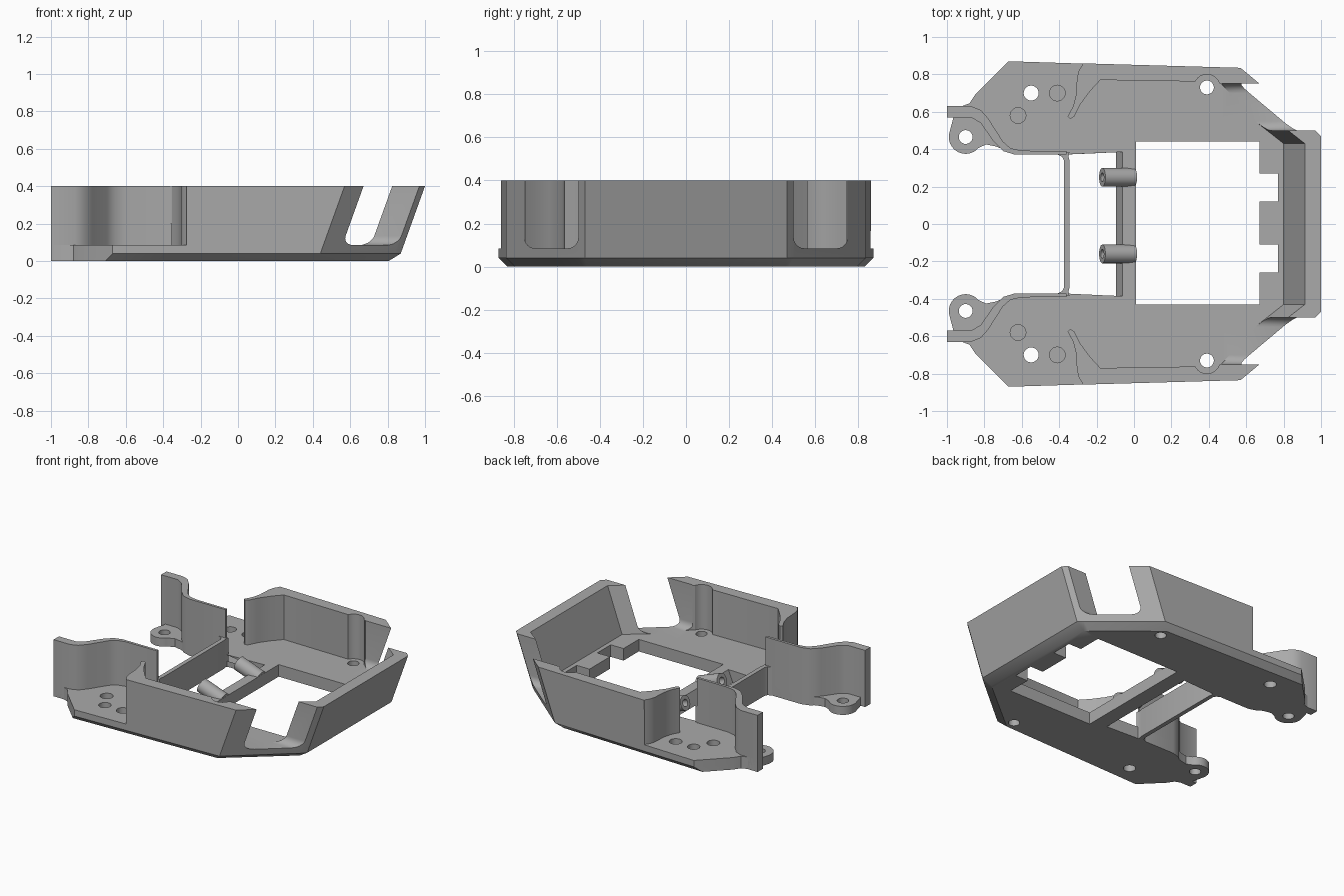
import bpy, bmesh
from math import sin, cos, radians, pi
from mathutils import Matrix, Vector

if "Cube" in bpy.data.objects:
    bpy.data.objects.remove(bpy.data.objects["Cube"])

FLOOR, TOP, LEAN = 0.085, 0.4, 0.36

grey = bpy.data.materials.new("plain grey")
grey.use_nodes = True
grey.diffuse_color = (0.4, 0.4, 0.4, 1)
grey.node_tree.nodes["Principled BSDF"].inputs["Base Color"].default_value = grey.diffuse_color


def finish(name, bm):
    bmesh.ops.recalc_face_normals(bm, faces=bm.faces)
    me = bpy.data.meshes.new(name)
    bm.to_mesh(me)
    bm.free()
    ob = bpy.data.objects.new(name, me)
    bpy.context.collection.objects.link(ob)
    me.materials.append(grey)
    return ob


def loft(name, rings):
    """Closed solid through rings of 3D points."""
    bm = bmesh.new()
    vs = [[bm.verts.new(p) for p in r] for r in rings]
    n = len(vs[0])
    bm.faces.new(vs[0])
    bm.faces.new(vs[-1])
    for a, b in zip(vs, vs[1:]):
        for i in range(n):
            j = (i + 1) % n
            bm.faces.new((a[i], a[j], b[j], b[i]))
    return finish(name, bm)


def prism(name, pts, z0, z1):
    return loft(name, [[(x, y, z) for x, y in pts] for z in (z0, z1)])


def both(half):
    """Complete a half outline with its mirror across y = 0."""
    return half + [(x, -y, *r) for x, y, *r in reversed(half)]


def arc(cx, cy, r, a0, a1, n=12):
    return [(cx + r * cos(radians(a0 + (a1 - a0) * i / n)),
             cy + r * sin(radians(a0 + (a1 - a0) * i / n))) for i in range(n + 1)]


def select(ob):
    bpy.ops.object.select_all(action="DESELECT")
    ob.select_set(True)
    bpy.context.view_layer.objects.active = ob


def cut(ob, cutter):
    mod = ob.modifiers.new("cut", "BOOLEAN")
    mod.operation = "DIFFERENCE"
    mod.solver = "EXACT"
    mod.object = cutter
    select(ob)
    bpy.ops.object.modifier_apply(modifier=mod.name)
    bpy.data.objects.remove(cutter)


def drill(ob, x, y, r, z0=-0.1):
    cut(ob, prism("drill", arc(x, y, r, 0, 345, 23), z0, 0.2))


# Inner outline shared by the floor arms and the arm walls
arm_inner = [(-1, 0.57), (-0.87, 0.57), (-0.82, 0.54), (-0.75, 0.44),
             (-0.70, 0.39), (-0.64, 0.372), (-0.36, 0.372)]

# Outer hull: x, y, lean with height, inward shift at the bottom chamfer
half = [(0.87, 0.47, LEAN, -0.05, -0.01), (0.84, 0.50, LEAN, -0.045, -0.02),
        (0.44, 0.835, LEAN, -0.03, -0.04), (-0.67, 0.87, 0, -0.04, -0.04)]
half += [(x, y, 0, 0, 0) for x, y in
         [(-0.85, 0.69), (-0.88, 0.645), (-0.92, 0.63), (-1, 0.63)] + arm_inner]
half += [(-0.08, 0.385, 0.41, 0, 0)]


def hull_ring(z):
    ring = []
    for x, y, lean, bx, by in half:
        low = z < 0.01
        ring.append((x + lean * (z - 0.04) + bx * low, y + by * low))
    return [(x, y, z) for x, y in both(ring)]


tray = loft("tray_shell", [hull_ring(z) for z in (0, 0.04, TOP)])

# Hollow above the floor, with curled wall ends and grooves beside the screws
inside = [(0.80, 0.43, LEAN), (0.66, 0.54, LEAN), (0.47, 0.745, 0)]
inside += [(x, y, 0) for x, y in arc(0.39, 0.73, 0.07, 20, 155)
           + [(0.32, 0.762), (-0.18, 0.77), (-0.235, 0.71), (-0.29, 0.635), (-0.32, 0.575),
              (-0.34, 0.562), (-0.355, 0.575), (-0.325, 0.63), (-0.31, 0.69),
              (-0.305, 0.78), (-0.295, 0.82), (-0.275, 0.85), (-0.275, 0.95), (-1.2, 0.95)]]
cut(tray, loft("hollow", [[(x + s * (z - FLOOR), y, z) for x, y, s in both(inside)]
                          for z in (FLOOR, 0.5)]))

# Rounded corner windows
for s in (1, -1):
    prof = ([(0.75, 0.5), (0.5, 0.5)] + arc(0.55, FLOOR + 0.05, 0.05, 180, 270, 6)
            + arc(0.70, FLOOR + 0.05, 0.05, 270, 360, 6))
    cut(tray, loft("window", [[(x, s * y, z) for y, z in prof] for x in (0.47, 1.2)]))

# Main floor opening with two notches
cut(tray, prism("opening", [(0.01, -0.43), (0.67, -0.43), (0.67, -0.26), (0.77, -0.26),
                            (0.77, -0.11), (0.67, -0.11), (0.67, 0.12), (0.77, 0.12),
                            (0.77, 0.27), (0.67, 0.27), (0.67, 0.44), (0.01, 0.44)], -0.1, 0.2))

# Screw holes and blind sockets
for s in (1, -1):
    drill(tray, 0.39, s * 0.73, 0.037)
    drill(tray, -0.55, s * 0.70, 0.04)
    drill(tray, -0.41, s * 0.70, 0.042, 0.03)
    drill(tray, -0.62, s * 0.58, 0.042, 0.03)

parts = [tray]

# Curved arm walls and screw ears on each side
arm_outer = [(-0.36, 0.39), (-0.60, 0.392), (-0.66, 0.405), (-0.70, 0.44),
             (-0.78, 0.565), (-0.82, 0.61), (-0.87, 0.63), (-1, 0.63)]
ear_plan = arc(-0.90, 0.465, 0.09, 165, 320, 16) + [
    (-0.79, 0.425), (-0.74, 0.415), (-0.70, 0.40), (-0.80, 0.55), (-0.87, 0.59), (-0.96, 0.59)]
for side, s in (("left", 1), ("right", -1)):
    parts.append(prism(side + "_arm_wall", [(x, s * y) for x, y in arm_inner + arm_outer], 0, TOP))
    ear = prism(side + "_screw_ear", [(x, s * y) for x, y in ear_plan], 0, 0.06)
    drill(ear, -0.90, s * 0.465, 0.037)
    parts.append(ear)

# Low cross wall with filleted ends
cross = [(-0.345, 0.34), (-0.35, 0.36), (-0.345, 0.385), (-0.40, 0.385),
         (-0.41, 0.372), (-0.385, 0.36), (-0.375, 0.34)]
parts.append(prism("cross_wall", both(cross), 0, 0.2))

# Tilted hollow pegs on the cross bar
axis = Vector((-0.94, 0, 0.34)).normalized()
for i, y in enumerate((0.25, -0.16)):
    bm = bmesh.new()
    bmesh.ops.create_cone(bm, cap_ends=True, segments=24, radius1=0.05, radius2=0.05, depth=0.18)
    tip = max(bm.faces, key=lambda f: f.calc_center_median().z)
    bmesh.ops.inset_region(bm, faces=[tip], thickness=0.026)
    rim = bmesh.ops.extrude_discrete_faces(bm, faces=[tip])["faces"][0]
    bmesh.ops.translate(bm, verts=rim.verts, vec=(0, 0, -0.1))
    turn = axis.to_track_quat("Z", "Y").to_matrix().to_4x4()
    bm.transform(Matrix.Translation((-0.085, y, 0.09)) @ turn)
    parts.append(finish("peg_%d" % (i + 1), bm))

for ob in parts:
    select(ob)
    bpy.ops.object.shade_smooth_by_angle(angle=radians(32))
